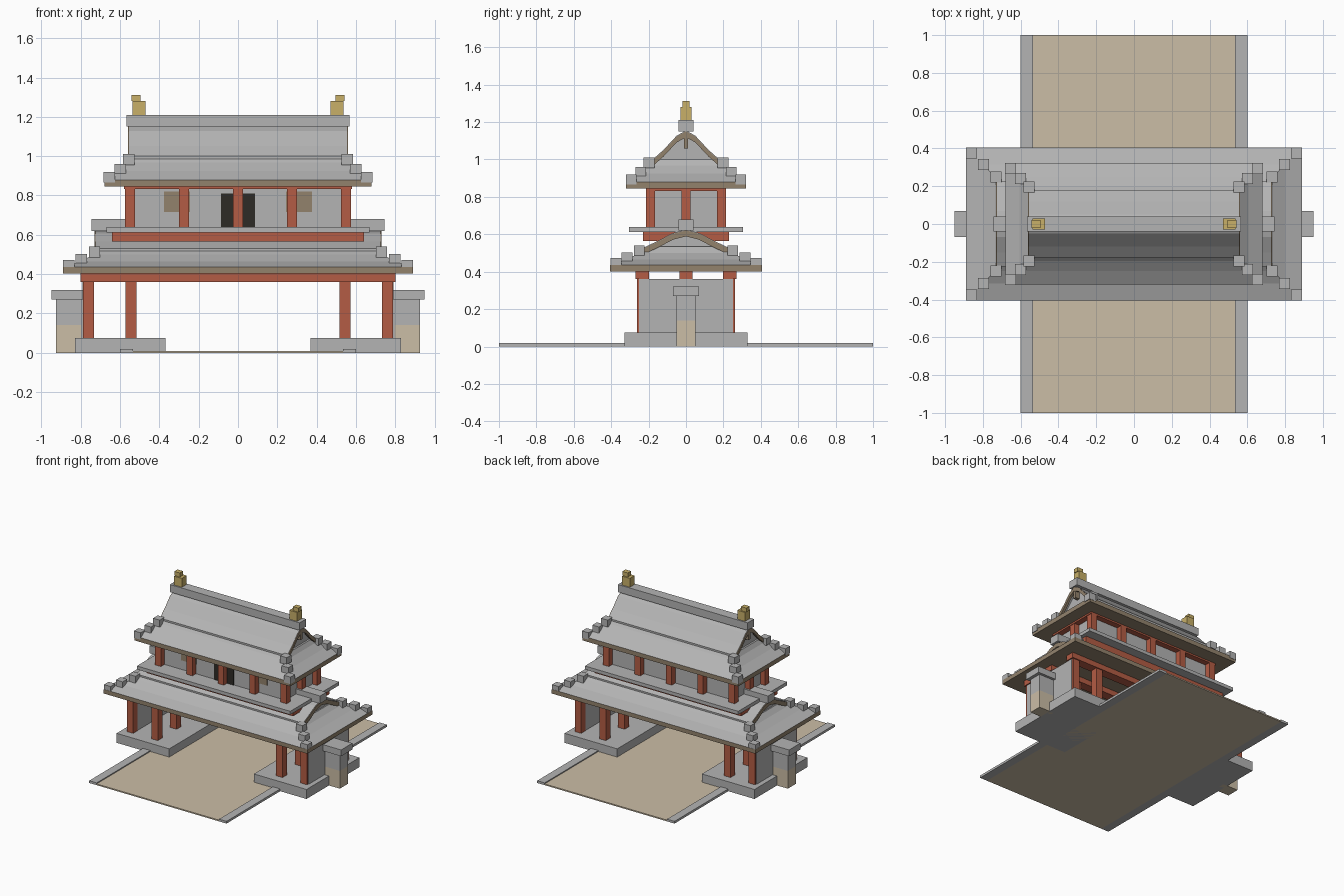
import bpy, bmesh

if "Cube" in bpy.data.objects:
    bpy.data.objects.remove(bpy.data.objects["Cube"], do_unlink=True)


def material(name, r, g, b):
    m = bpy.data.materials.new(name)
    m.use_nodes = True
    m.diffuse_color = (r, g, b, 1)
    m.node_tree.nodes["Principled BSDF"].inputs["Base Color"].default_value = (r, g, b, 1)
    return m


GREY = material("stone grey", .456, .456, .456)
TAN = material("sand tan", .6, .51, .38)
RED = material("timber red", .456, .107, .058)
BROWN = material("timber brown", .29, .225, .152)
GOLD = material("ornament gold", .578, .434, .141)
DARK = material("door dark", .026, .024, .019)


def finish(name, bm, mat):
    bmesh.ops.recalc_face_normals(bm, faces=bm.faces)
    mesh = bpy.data.meshes.new(name)
    bm.to_mesh(mesh)
    bm.free()
    mesh.materials.append(mat)
    ob = bpy.data.objects.new(name, mesh)
    bpy.context.collection.objects.link(ob)
    return ob


def box(name, mat, x, y, z):
    """Box from three (low, high) ranges."""
    bm = bmesh.new()
    bmesh.ops.create_cube(bm, size=1)
    for v in bm.verts:
        v.co = [(r[0] + r[1]) / 2 + c * (r[1] - r[0]) for c, r in zip(v.co, (x, y, z))]
    return finish(name, bm, mat)


def span(c, half):
    return (c - half, c + half)


def side_span(s, a, b):
    return tuple(sorted((s * a, s * b)))


def hip_skirt(name, mat, rings):
    """Stacked rectangles (half x, half y, z) joined into a hipped slope."""
    bm = bmesh.new()
    loops = [[bm.verts.new((sx * hx, sy * hy, z)) for sx, sy in ((-1, -1), (1, -1), (1, 1), (-1, 1))]
             for hx, hy, z in rings]
    for low, high in zip(loops, loops[1:]):
        for i in range(4):
            j = (i + 1) % 4
            bm.faces.new((low[i], low[j], high[j], high[i]))
    bm.faces.new(loops[0])
    bm.faces.new(loops[-1])
    return finish(name, bm, mat)


def gable_prism(name, mat, half, x, drop=0.0, thick=None, floor=None):
    """Mirrored roof profile run along x, as a shell or filled down to a floor."""
    full = [(-y, z - drop) for y, z in reversed(half)] + [(y, z - drop) for y, z in half[1:]]
    bm = bmesh.new()
    ends = []
    for px in x:
        top = [bm.verts.new((px, y, z)) for y, z in full]
        low = [bm.verts.new((px, y, floor if thick is None else z - thick)) for y, z in full]
        ends.append((top, low))
    (t0, l0), (t1, l1) = ends
    for i in range(len(full) - 1):
        j = i + 1
        for quad in ((t0[i], t0[j], t1[j], t1[i]), (l0[i], l0[j], l1[j], l1[i]),
                     (t0[i], t0[j], l0[j], l0[i]), (t1[i], t1[j], l1[j], l1[i])):
            bm.faces.new(quad)
    for k in (0, -1):
        bm.faces.new((t0[k], t1[k], l1[k], l0[k]))
    return finish(name, bm, mat)


def hip_gable_roof(level, rings, profile, gable_x, blocks, eave_z, ridge_x, ridge_z):
    hx, hy = rings[0][:2]
    box(level + "_eave", BROWN, span(0, hx), span(0, hy), eave_z)
    hip_skirt(level + "_roof_skirt", GREY, rings)
    gable_prism(level + "_gable_wall", GREY, profile, span(0, gable_x - .035),
                drop=.012, floor=rings[-1][2] - .03)
    gable_prism(level + "_gable_roof", GREY, profile, span(0, gable_x), thick=.016)
    box(level + "_ridge", GREY, span(0, ridge_x), span(0, .04), ridge_z)
    for s in (-1, 1):
        gable_prism(level + "_bargeboard", BROWN, profile,
                    side_span(s, gable_x - .015, gable_x + .005), drop=.004, thick=.032)
        # stepped tiles climbing each hip
        for t in (-1, 1):
            for bx, by, bz in blocks:
                box(level + "_hip_tile", GREY, span(s * bx, .029), span(t * by, .029),
                    (bz - .02, bz + .035))


# Road and kerbs
box("road", TAN, span(0, .535), (-1, 1), (0, .01))
for s in (-1, 1):
    box("kerb", GREY, side_span(s, .535, .6), (-1, 1), (0, .018))

# Lower storey: plinths, side walls, buttresses, columns
for s in (-1, 1):
    box("plinth", GREY, side_span(s, .37, .83), span(0, .33), (0, .075))
    box("side_wall", GREY, side_span(s, .735, .792), span(0, .25), (.075, .36))
    outer = side_span(s, .795, .925)
    box("buttress_base", TAN, outer, span(0, .05), (0, .14))
    box("buttress", GREY, outer, span(0, .05), (.14, .27))
    box("buttress_cap", GREY, side_span(s, .785, .95), span(0, .07), (.27, .32))
    for x in (.545, .76):
        for y in (-.235, 0, .235):
            box("lower_column", RED, span(s * x, .028), span(y, .028), (.075, .37))
for y in (-.235, 0, .235):
    box("lower_beam", RED, span(0, .8), span(y, .036), (.36, .402))

hip_gable_roof(
    "lower",
    rings=[(.89, .405, .435), (.8, .315, .465), (.735, .25, .5), (.7, .2, .535)],
    profile=[(0, .625), (.07, .607), (.15, .565), (.225, .53)],
    gable_x=.725,
    blocks=[(.86, .375, .437), (.797, .315, .468), (.73, .25, .505)],
    eave_z=(.402, .435), ridge_x=.745, ridge_z=(.62, .68))

# Balcony
box("balcony_beam", RED, span(0, .64), span(0, .23), (.565, .615))
box("balcony_floor", GREY, span(0, .67), span(0, .305), (.613, .64))

# Upper storey: wall, columns, door and windows
box("upper_wall", GREY, span(0, .535), span(0, .17), (.64, .845))
box("upper_beam", RED, span(0, .58), span(0, .215), (.832, .847))
for x in (-.55, -.275, 0, .275, .55):
    for y in (-.19, 0, .19):
        if y or abs(x) > .5:
            box("upper_column", RED, span(x, .026), span(y, .025), (.64, .84))
box("door", DARK, span(0, .086), (-.176, -.168), (.64, .81))
for s in (-1, 1):
    box("window", BROWN, span(s * .31, .066), (-.176, -.168), (.715, .82))

hip_gable_roof(
    "upper",
    rings=[(.68, .32, .88), (.605, .25, .925), (.555, .195, .968), (.535, .165, 1)],
    profile=[(0, 1.155), (.05, 1.127), (.12, 1.052), (.178, 1)],
    gable_x=.555,
    blocks=[(.655, .293, .885), (.6, .242, .926), (.555, .197, .975)],
    eave_z=(.845, .88), ridge_x=.567, ridge_z=(1.15, 1.21))

# Gable pendants and ridge ornaments
for s in (-1, 1):
    box("gable_pendant", BROWN, side_span(s, .515, .555), span(0, .012), (1.06, 1.13))
    box("ornament_body", GOLD, side_span(s, .47, .537), span(0, .03), (1.21, 1.28))
    box("ornament_tip", GOLD, side_span(s, .495, .543), span(0, .02), (1.28, 1.312))
